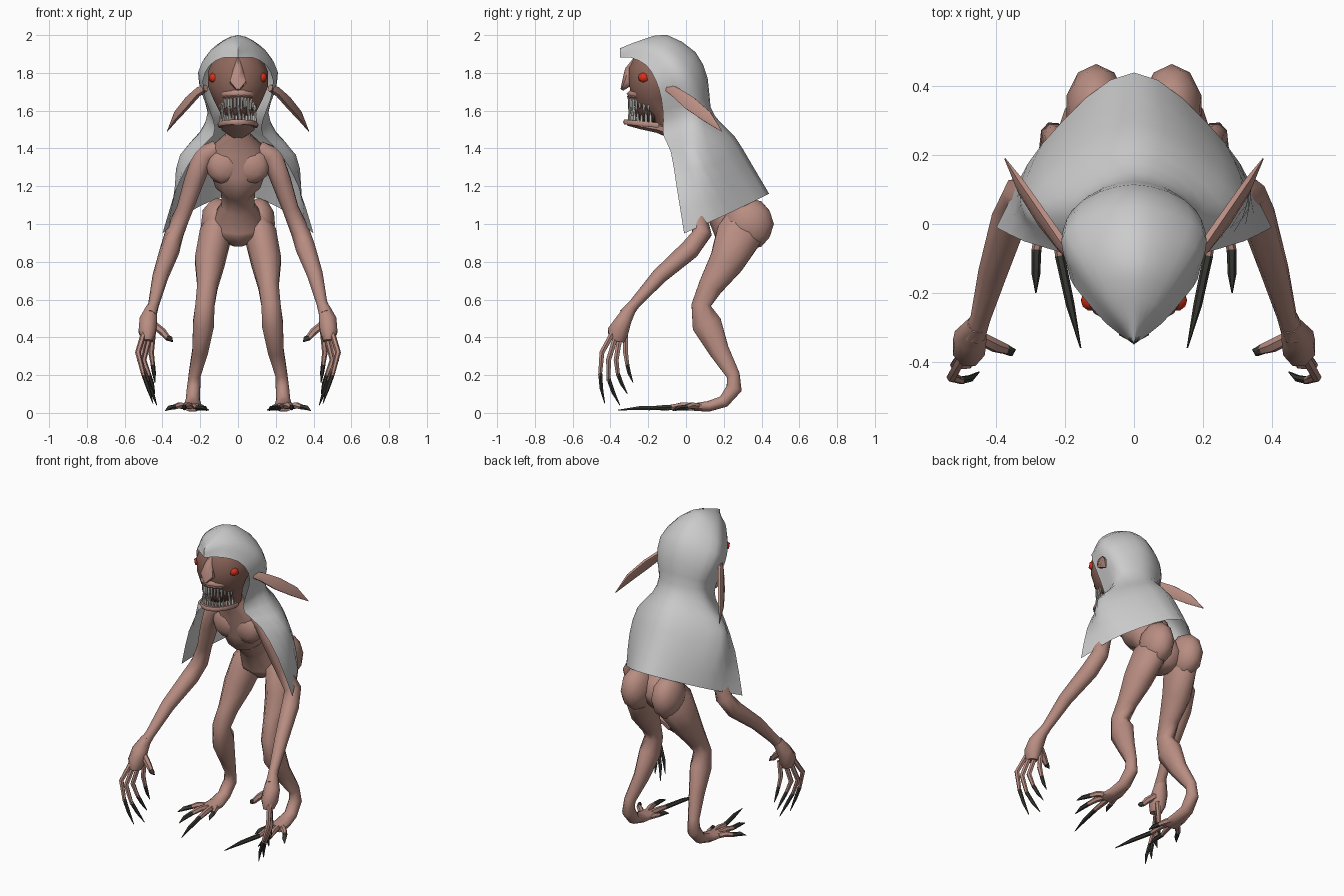
import bpy, bmesh, math
from mathutils import Vector

if "Cube" in bpy.data.objects:
    bpy.data.objects.remove(bpy.data.objects["Cube"])


def material(name, r, g, b):
    m = bpy.data.materials.new(name)
    m.use_nodes = True
    m.diffuse_color = (r, g, b, 1)
    bsdf = m.node_tree.nodes["Principled BSDF"]
    bsdf.inputs["Base Color"].default_value = (r, g, b, 1)
    bsdf.inputs["Roughness"].default_value = 0.8
    return m


skin = material("skin", .48, .265, .22)
face_skin = material("dark_face_skin", .27, .135, .105)
cloth = material("grey_cloth", .6, .6, .6)
red = material("red_eye", .7, .03, .01)
bone = material("tooth_bone", .5, .49, .46)
claw_black = material("black_claw", .04, .042, .034)
mouth_dark = material("mouth_interior", .09, .035, .028)
X, Y, Z = Vector((1, 0, 0)), Vector((0, 1, 0)), Vector((0, 0, 1))
SIDES = (("left", 1), ("right", -1))


def finish(name, bm, mat, angle=58):
    bmesh.ops.recalc_face_normals(bm, faces=bm.faces[:])
    mesh = bpy.data.meshes.new(name)
    bm.to_mesh(mesh)
    bm.free()
    mesh.materials.append(mat)
    ob = bpy.data.objects.new(name, mesh)
    bpy.context.collection.objects.link(ob)
    bpy.ops.object.select_all(action="DESELECT")
    ob.select_set(True)
    bpy.context.view_layer.objects.active = ob
    bpy.ops.object.shade_smooth_by_angle(angle=math.radians(angle))
    return ob


def flip(points, s):
    return [Vector((p[0] * s, p[1], p[2])) for p in points]


def limb(name, points, radii, mat, sides=7, ref=X):
    """Loft elliptical rings along a path; the first radius follows ref."""
    points = [Vector(p) for p in points]
    bm, rings = bmesh.new(), []
    last = len(points) - 1
    for i, p in enumerate(points):
        t = (points[min(i + 1, last)] - points[max(i - 1, 0)]).normalized()
        u = (ref - t * ref.dot(t)).normalized()
        v = t.cross(u)
        r = radii[i]
        a, b = r if isinstance(r, tuple) else (r, r)
        turns = [math.tau * (k + .5) / sides for k in range(sides)]
        rings.append([bm.verts.new(p + u * a * math.cos(w) + v * b * math.sin(w)) for w in turns])
    for lo, hi in zip(rings, rings[1:]):
        for k in range(sides):
            n = (k + 1) % sides
            bm.faces.new((lo[k], lo[n], hi[n], hi[k]))
    bm.faces.new(rings[0])
    bm.faces.new(rings[-1])
    return finish(name, bm, mat)


def blob(name, centre, size, mat, detail=2):
    bm = bmesh.new()
    bmesh.ops.create_icosphere(bm, subdivisions=detail, radius=1)
    bmesh.ops.scale(bm, vec=size, verts=bm.verts)
    bmesh.ops.translate(bm, vec=centre, verts=bm.verts)
    return finish(name, bm, mat)


def spline(points, steps):
    """Smooth curve through the points."""
    p = [2 * points[0] - points[1]] + points + [2 * points[-1] - points[-2]]
    out = []
    for i in range(1, len(p) - 2):
        a, b, c, d = p[i - 1:i + 3]
        for k in range(steps):
            t = k / steps
            out.append(.5 * (2 * b + (c - a) * t + (2 * a - 5 * b + 4 * c - d) * t * t
                             + (3 * b - a - 3 * c + d) * t ** 3))
    return out + [points[-1]]


# Hooded cape: rows run from the front rim, over the side, to the back centre
rows = [
    ((0, -.35, 1.88), (0, -.35, 1.91), (0, -.35, 1.93)),
    ((.08, -.29, 1.88), (.07, -.24, 1.95), (0, -.22, 1.98)),
    ((.15, -.21, 1.84), (.145, -.12, 1.92), (0, -.1, 2.0)),
    ((.185, -.16, 1.76), (.2, -.02, 1.82), (0, .05, 1.91)),
    ((.17, -.13, 1.66), (.18, .04, 1.7), (0, .115, 1.77)),
    ((.13, -.12, 1.55), (.155, .055, 1.6), (0, .13, 1.62)),
    ((.13, -.12, 1.47), (.2, .06, 1.49), (0, .18, 1.54)),
    ((.22, -.08, 1.38), (.3, .07, 1.37), (0, .26, 1.46)),
    ((.32, -.05, 1.2), (.31, .14, 1.22), (0, .34, 1.33)),
    ((.4, -.01, .95), (.265, .235, 1.06), (0, .44, 1.16)),
]
columns = [spline([Vector(r[j]) for r in rows], 2) for j in range(3)]
bm = bmesh.new()
grid = []
for rim, side, back in zip(*columns):
    line = [rim, side, back] + flip([side, rim], -1)
    grid.append([bm.verts.new(p) for p in spline(line, 4)])
for a, b in zip(grid, grid[1:]):
    for k in range(len(a) - 1):
        bm.faces.new((a[k], a[k + 1], b[k + 1], b[k]))
bmesh.ops.remove_doubles(bm, verts=bm.verts, dist=.001)
finish("hooded_cape", bm, cloth)

# Torso: neck, chest, rib edge, thin waist and pelvis
limb("torso",
     [(0, -.09, 1.58), (0, -.04, 1.47), (0, .01, 1.39), (0, .06, 1.29), (0, .09, 1.21),
      (0, .12, 1.185), (0, .18, 1.1), (0, .25, 1.01), (0, .27, .96), (0, .28, .89)],
     [.055, (.07, .06), (.16, .08), (.155, .12), (.125, .12),
      (.095, .1), (.09, .09), (.15, .12), (.15, .12), (.04, .07)], skin, 10)
for label, s in SIDES:
    blob(label + "_pectoral", (.075 * s, -.005, 1.31), (.095, .055, .1), skin)

# Head with hooked nose
limb("head",
     [(0, -.1, 1.93), (0, -.12, 1.87), (0, -.14, 1.8), (0, -.14, 1.73), (0, -.14, 1.67), (0, -.11, 1.6), (0, -.08, 1.5)],
     [.06, (.13, .15), (.165, .17), (.165, .165), (.135, .15), (.1, .09), (.07, .06)], face_skin, 12)
limb("nose", [(0, -.26, 1.87), (0, -.29, 1.81), (0, -.31, 1.75), (0, -.34, 1.71)],
     [.02, (.03, .035), (.05, .03), .008], skin, 6)
blob("muzzle", (0, -.2, 1.69), (.11, .115, .04), skin)


# Mouth: lips, jaw floor and ragged rows of teeth on an arch
def arch(turn, z, depth=.13):
    return Vector((.095 * math.sin(turn), -.17 - depth * math.cos(turn), z))


bends = [math.radians(20 * k) for k in range(-5, 6)]
limb("upper_lip", [arch(w, 1.655 + .02 * math.cos(w)) for w in bends],
     [(.012, .012)] * len(bends), face_skin, 6, Z)
limb("lower_lip", [arch(w, 1.525 + .015 * math.cos(w), .15) for w in bends],
     [(.015, .014)] * len(bends), skin, 6, Z)
limb("jaw", [(0, -.31, 1.535), (0, -.24, 1.525), (0, -.15, 1.51), (0, -.08, 1.49)],
     [(.04, .015), (.09, .025), (.095, .03), (.06, .04)], skin, 8)
blob("mouth_cavity", (0, -.18, 1.6), (.08, .1, .07), mouth_dark)
for k in range(-7, 8):
    w = math.radians(11 * k)
    drop = .02 * (k % 3)
    limb("upper_tooth", [arch(w, 1.67), arch(w, 1.62), arch(w, 1.57 + drop)], [.009, .008, .001], bone, 5)
    limb("lower_tooth", [arch(w + .09, 1.53), arch(w + .09, 1.57), arch(w + .09, 1.62 - drop)],
         [.009, .008, .001], bone, 5)

# Digits: base, knuckle, claw root, claw tip
fingers = [
    ((.5, -.39, .42), (.53, -.445, .32), (.5, -.455, .2), (.45, -.43, .05)),
    ((.49, -.37, .41), (.52, -.41, .28), (.48, -.41, .17), (.43, -.35, .04)),
    ((.47, -.35, .4), (.5, -.37, .28), (.47, -.36, .2), (.44, -.31, .1)),
    ((.45, -.32, .42), (.46, -.32, .32), (.45, -.31, .25), (.44, -.28, .16)),
    ((.45, -.33, .47), (.4, -.355, .43), (.37, -.365, .395), (.345, -.365, .375)),
]
toes = [
    ((.23, .06, .035), (.22, -.02, .035), (.215, -.1, .025), (.155, -.36, .015)),
    ((.25, .06, .035), (.27, -.02, .04), (.285, -.08, .03), (.285, -.2, .015)),
    ((.26, .08, .03), (.31, .03, .04), (.34, 0, .03), (.385, -.07, .012)),
    ((.22, .1, .03), (.2, .05, .03), (.185, .01, .025), (.165, -.06, .012)),
]


def digit(name, path, s, thick):
    a, b, c, tip = flip(path, s)
    ref = Z if "toe" in name else Y
    limb(name, [a, b, c], [thick, thick, thick * .75], skin, 6, ref)
    bulge = c.lerp(tip, .5) + Vector((0, -.006, .006))
    limb(name + "_claw", [c.lerp(b, .1), bulge, tip], [thick * .8, thick * .7, .002], claw_black, 6, ref)


for label, s in SIDES:
    # Eyes and long swept ears
    blob(label + "_eye", (.125 * s, -.222, 1.775), (.033, .034, .032), red, 1)
    limb(label + "_ear",
         flip([(.17, -.1, 1.72), (.21, -.06, 1.7), (.27, .02, 1.64), (.33, .11, 1.57), (.375, .19, 1.49)], s),
         [(.02, .018), (.03, .018), (.042, .016), (.034, .014), .002], skin, 6, Y * .62 + Z * .78)

    # Arms
    limb(label + "_arm",
         flip([(.11, .01, 1.4), (.18, .01, 1.365), (.23, .03, 1.23), (.28, .055, 1.08), (.335, .085, .95),
               (.36, .02, .865), (.41, -.14, .725), (.445, -.27, .58), (.465, -.32, .52)], s),
         [.045, .06, .055, .045, .052, .054, .043, .03, .036], skin)
    limb(label + "_palm",
         flip([(.455, -.29, .56), (.475, -.33, .49), (.48, -.36, .43), (.48, -.37, .38)], s),
         [(.03, .032), (.05, .045), (.05, .06), (.03, .045)], skin, 8)
    for i, path in enumerate(fingers):
        digit(f"{label}_finger_{i}", path, s, .02 if i == 4 else .015)

    # Legs: buttock, thigh, forward knee, raised hock and flat foot
    blob(label + "_buttock", (.11 * s, .335, 1.0), (.09, .13, .14), skin)
    limb(label + "_leg",
         flip([(.09, .31, 1.03), (.12, .28, .94), (.15, .215, .8), (.162, .13, .67), (.175, .08, .57),
               (.183, .11, .47), (.2, .175, .33), (.23, .25, .2), (.235, .255, .13), (.24, .2, .06),
               (.24, .12, .035), (.245, .04, .03)], s),
         [(.06, .1), (.09, .13), (.085, .1), (.058, .07), (.055, .055),
          (.06, .085), (.045, .058), (.034, .038), (.038, .045), (.04, .035),
          (.05, .03), (.055, .022)], skin, 8)
    for i, path in enumerate(toes):
        digit(f"{label}_toe_{i}", path, s, .018)
